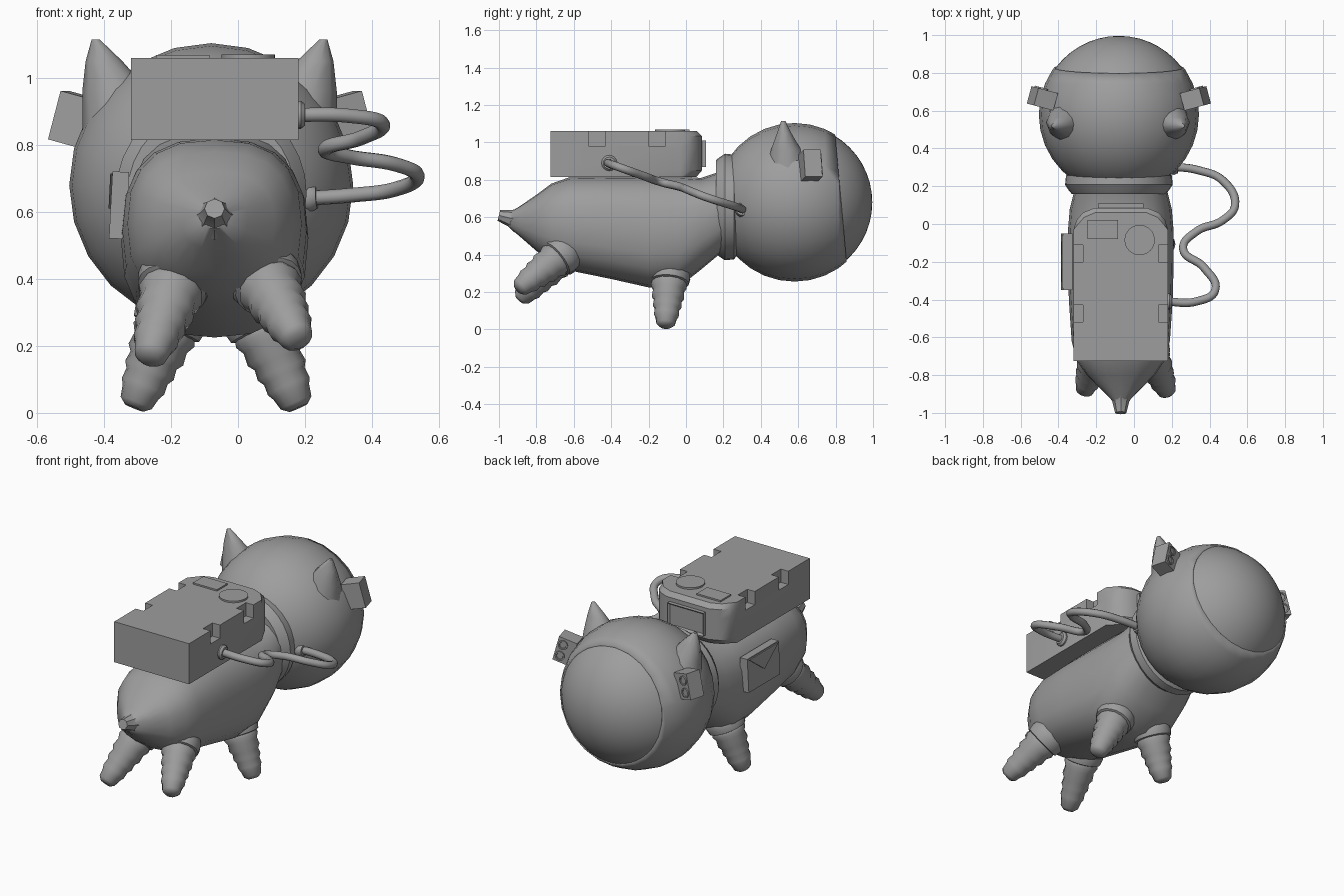
import bpy, bmesh
from math import sin, cos, pi, radians
from mathutils import Vector, Matrix, Euler

cube = bpy.data.objects.get("Cube")
if cube:
    bpy.data.objects.remove(cube)

grey = bpy.data.materials.new("plain grey")
grey.use_nodes = True
grey.diffuse_color = (0.34, 0.34, 0.34, 1)
grey.node_tree.nodes["Principled BSDF"].inputs["Base Color"].default_value = grey.diffuse_color

BODY_X, HEAD = -0.07, Vector((-0.08, 0.58, 0.68))


def activate(ob):
    bpy.ops.object.select_all(action='DESELECT')
    ob.select_set(True)
    bpy.context.view_layer.objects.active = ob


def finish(name, bm, angle=35):
    bmesh.ops.recalc_face_normals(bm, faces=bm.faces)
    mesh = bpy.data.meshes.new(name)
    bm.to_mesh(mesh)
    bm.free()
    mesh.materials.append(grey)
    ob = bpy.data.objects.new(name, mesh)
    bpy.context.collection.objects.link(ob)
    activate(ob)
    bpy.ops.object.shade_smooth_by_angle(angle=radians(angle))
    return ob


def loft(name, rings, angle=35):
    """Skin a list of equal-length point rings and cap both ends."""
    bm = bmesh.new()
    loops = [[bm.verts.new(p) for p in ring] for ring in rings]
    n = len(loops[0])
    for a, b in zip(loops, loops[1:]):
        for i in range(n):
            j = (i + 1) % n
            bm.faces.new((a[i], a[j], b[j], b[i]))
    bm.faces.new(loops[0])
    bm.faces.new(loops[-1])
    return finish(name, bm, angle)


def lathe(name, start, end, profile, seg=16, angle=35):
    """Turn (fraction, radius) pairs around the line from start to end."""
    start, axis = Vector(start), Vector(end) - Vector(start)
    q = axis.to_track_quat('Z', 'Y')
    rings = [[start + axis * t + q @ Vector((r * cos(2 * pi * i / seg), r * sin(2 * pi * i / seg), 0))
              for i in range(seg)] for t, r in profile]
    return loft(name, rings, angle)


def box(name, loc, size, rot=(0, 0, 0), panel=None):
    """Box, optionally with a sunken panel on the face towards panel."""
    bm = bmesh.new()
    bmesh.ops.create_cube(bm, size=1)
    bmesh.ops.scale(bm, vec=size, verts=bm.verts)
    if panel:
        bm.normal_update()
        face = max(bm.faces, key=lambda f: f.normal.dot(Vector(panel)))
        bmesh.ops.inset_individual(bm, faces=[face], thickness=0.015)
        bmesh.ops.translate(bm, vec=Vector(panel) * -0.012, verts=face.verts)
    bm.transform(Matrix.Translation(loc) @ Euler([radians(a) for a in rot]).to_matrix().to_4x4())
    return finish(name, bm)


def power(v, p):
    return abs(v) ** p * (1 if v > 0 else -1)


# Body: y, half width, top, bottom
sections = [(-0.95, .03, .62, .55), (-0.88, .1, .665, .49), (-0.8, .18, .72, .42),
            (-0.72, .235, .78, .36), (-0.62, .26, .815, .315), (-0.4, .275, .82, .27),
            (-0.2, .28, .82, .225), (-0.04, .28, .82, .225), (0.08, .27, .81, .32),
            (0.2, .24, .85, .42)]
rings = []
for y, w, top, low in sections:
    angles = [2 * pi * i / 20 for i in range(20)]
    rings.append([(BODY_X + w * power(cos(a), .8), y,
                   (top + low) / 2 + (top - low) / 2 * power(sin(a), .8)) for a in angles])
loft("body", rings, 45)
lathe("tail_stub", (BODY_X, -0.9, .585), (BODY_X, -1, .61), [(0, .07), (.4, .045), (1, .03)], 8)
lathe("neck_ring", (-.08, .16, .655), (-.08, .28, .655),
      [(0, .25), (.15, .265), (.4, .285), (.8, .28), (1, .25)], 32)

# Legs with ribbed sleeves and a cuff at the top
ribs = [(0, .08), (.2, .092), (.26, .098), (.34, .084), (.46, .088), (.52, .074), (.62, .078),
        (.68, .066), (.78, .068), (.84, .058), (.95, .05), (1, .03)]
cuff = [(-.1, .085), (-.02, .105), (.1, .112), (.2, .105), (.22, .085)]
legs = {"hind_right": ((-.18, -.64, .42), (-.265, -.89, .16)),
        "hind_left": ((.07, -.64, .42), (.18, -.9, .215)),
        "fore_right": ((-.19, -.085, .31), (-.31, -.11, .015)),
        "fore_left": ((.05, -.085, .31), (.18, -.11, .015))}
for name, (hip, foot) in legs.items():
    lathe(name + "_leg", hip, foot, ribs, 14, 50)
    lathe(name + "_cuff", hip, foot, cuff, 18, 50)

# Visor globe
bm = bmesh.new()
bmesh.ops.create_uvsphere(bm, u_segments=48, v_segments=24, radius=.416)
bm.transform(Matrix.Translation(HEAD) @ Matrix.Rotation(pi / 2, 4, 'X'))
finish("visor", bm)

# Helmet shell, open at the face
bm = bmesh.new()
bmesh.ops.create_uvsphere(bm, u_segments=24, v_segments=16, radius=.424)
bm.transform(Matrix.Translation(HEAD) @ Matrix.Rotation(pi / 2, 4, 'X'))
bmesh.ops.bisect_plane(bm, geom=bm.verts[:] + bm.edges[:] + bm.faces[:], clear_outer=True,
                       plane_co=(0, .83, HEAD.z), plane_no=(0, 1, .09))
shell = finish("helmet", bm)
solid = shell.modifiers.new("thickness", 'SOLIDIFY')
solid.thickness = .015

for side, s in (("right", -1), ("left", 1)):
    # Ears: outer edge upright, inner edge sloping down to the crown
    rings = []
    for cx, cy, z, rx, ry in ((.25, .55, .84, .13, .13), (.28, .535, .96, .10, .085),
                              (.315, .525, 1.05, .055, .04), (.34, .52, 1.115, .012, .012)):
        rings.append([(HEAD.x - .005 + s * (cx + rx * cos(a)), cy + ry * sin(a), z)
                      for a in [2 * pi * i / 10 for i in range(10)]])
    loft(side + "_ear", rings, 60)

    # Lamp housings with two lenses on the helmet sides
    centre = Vector((HEAD.x + s * .405, .665, .875))
    rot = (0, -15 * s, 15 * s)
    box(side + "_lamp_housing", centre, (.11, .095, .15), rot)
    m = Euler([radians(a) for a in rot]).to_matrix()
    for label, dz in (("upper", .035), ("lower", -.035)):
        a, b = (centre + m @ Vector((s * .02, d, dz)) for d in (.04, .055))
        lathe(side + "_" + label + "_lamp", a, b, [(0, .028), (1, .028), (1, .02), (.7, .018)], 16)

# Backpack: plain lower half, notched upper half, rounded front end
def outline(notched):
    half = [(.25, -.725)]
    for y in (-.475, -.155) if notched else ():
        half += [(.25, y - .045), (.2, y - .045), (.2, y + .045), (.25, y + .045)]
    half += [(.25, -.03), (.235, .02), (.2, .06), (.14, .085)]
    return half + [(-x, y) for x, y in reversed(half)]


def layer(z, inset, notched):
    return [(BODY_X + x * (1 - inset if y > -.02 else 1), y - inset if y > -.02 else y, z)
            for x, y in outline(notched)]


loft("pack_lower", [layer(.815, .03, False), layer(.85, 0, False), layer(.98, 0, False)])
loft("pack_upper", [layer(.98, 0, True), layer(1.035, 0, True), layer(1.06, .025, True)])
box("pack_end_panel", (BODY_X, .09, .94), (.24, .035, .14), panel=(0, 1, 0))
box("pack_top_plate", (-.165, -.03, 1.062), (.16, .1, .014))
lathe("pack_top_disc", (.03, -.085, 1.05), (.03, -.085, 1.07), [(0, .08), (1, .08)], 32)

# Air hose with end collars
path = [(.16, -.41, .89), (.33, -.41, .887), (.43, -.35, .865), (.37, -.23, .822),
        (.26, -.13, .787), (.33, -.04, .765), (.47, .02, .742), (.535, .1, .71),
        (.47, .23, .668), (.34, .285, .65), (.2, .305, .64)]
curve = bpy.data.curves.new("air_hose", 'CURVE')
curve.dimensions = '3D'
curve.bevel_depth = .022
curve.bevel_resolution = 3
curve.resolution_u = 8
spline = curve.splines.new('BEZIER')
spline.bezier_points.add(len(path) - 1)
for point, co in zip(spline.bezier_points, path):
    point.co = co
    point.handle_left_type = point.handle_right_type = 'AUTO'
curve.materials.append(grey)
hose = bpy.data.objects.new("air_hose", curve)
bpy.context.collection.objects.link(hose)
activate(hose)
bpy.ops.object.convert(target='MESH')
bpy.ops.object.shade_smooth_by_angle(angle=radians(40))
collar = [(0, .042), (.6, .042), (1, .032)]
lathe("hose_pack_collar", (.17, -.41, .89), (.2, -.41, .89), collar)
lathe("hose_helmet_collar", (.19, .305, .64), (.235, .3, .643), collar)

# Envelope badge on the right flank, with a raised flap
box("flank_badge", (-.355, -.2, .62), (.05, .3, .2), (0, 3, 0))
flap = [(-.34, .715), (-.06, .715), (-.2, .61)]
loft("badge_flap", [[(x - (.62 - z) * .05, y, z) for y, z in flap] for x in (-.375, -.386)])
